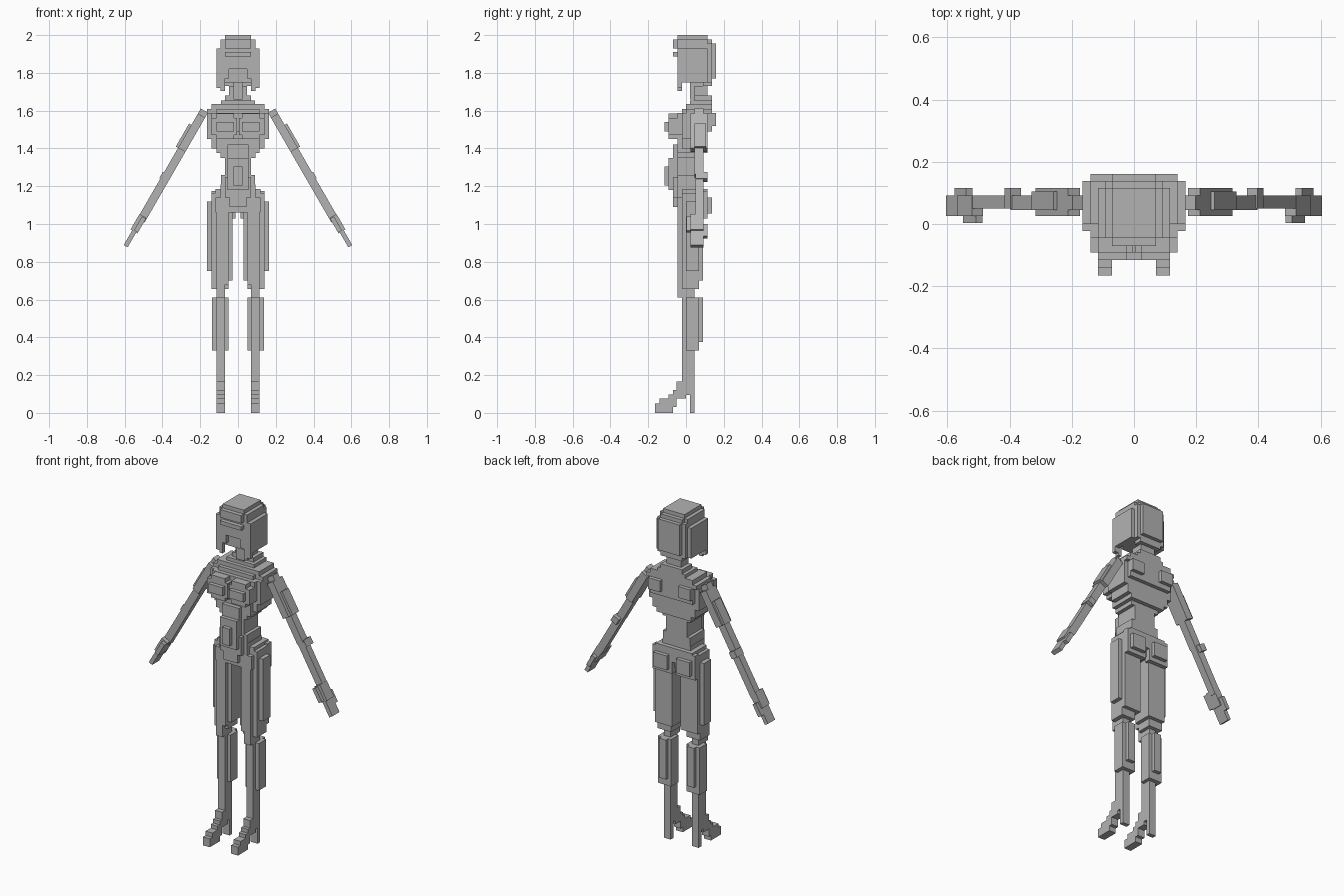
import bpy, bmesh, math
from mathutils import Matrix, Vector

grey = bpy.data.materials.new("plain grey")
grey.diffuse_color = (0.45, 0.45, 0.45, 1)


def blocks(name, boxes, matrix=None):
    """Each box: x0, x1, y0, y1, z0, z1."""
    bm = bmesh.new()
    for x0, x1, y0, y1, z0, z1 in boxes:
        m = Matrix.Translation(((x0 + x1) / 2, (y0 + y1) / 2, (z0 + z1) / 2))
        m = m @ Matrix.Diagonal((x1 - x0, y1 - y0, z1 - z0, 1))
        bmesh.ops.create_cube(bm, size=1, matrix=m)
    if matrix:
        bm.transform(matrix)
    mesh = bpy.data.meshes.new(name)
    bm.to_mesh(mesh)
    bm.free()
    mesh.materials.append(grey)
    obj = bpy.data.objects.new(name, mesh)
    bpy.context.collection.objects.link(obj)
    return obj


def centred(name, layers):
    """Each layer: half width, y0, y1, z0, z1."""
    return blocks(name, [(-l[0], *l) for l in layers])


def paired(name, boxes, matrix=None):
    """Right-hand part mirrored to the left."""
    obj = blocks(name, boxes, matrix)
    obj.modifiers.new("mirror", 'MIRROR')
    return obj


# Head: stacked shells, fringe and back panel
centred("head", [
    (0.07, -0.045, 0.115, 1.975, 2.0),
    (0.092, -0.045, 0.115, 1.82, 1.977),
    (0.07, -0.022, 0.115, 1.75, 1.83),
    (0.092, 0.0, 0.138, 1.75, 1.955),
    (0.07, 0.09, 0.138, 1.73, 1.977),
    (0.07, 0.13, 0.16, 1.77, 1.955),
])
centred("fringe", [(0.07, -0.07, -0.04, 1.93, 1.977), (0.07, -0.07, -0.04, 1.887, 1.91)])
paired("side_hair", [
    (0.085, 0.115, -0.022, 0.115, 1.75, 1.93),
    (0.085, 0.115, -0.045, -0.022, 1.72, 1.93),
    (0.07, 0.092, -0.045, -0.022, 1.705, 1.83),
    (0.048, 0.07, -0.045, -0.022, 1.77, 1.82),
])
# Neck and collar
centred("neck", [
    (0.025, 0.022, 0.115, 1.66, 1.77),
    (0.048, 0.045, 0.115, 1.63, 1.73),
    (0.07, 0.045, 0.138, 1.63, 1.68),
    (0.09, 0.022, 0.138, 1.63, 1.655),
])
# Shoulders, ribs and back, narrowing downward
centred("chest", [
    (0.14, 0.0, 0.138, 1.605, 1.635),
    (0.115, -0.022, 0.115, 1.585, 1.61),
    (0.165, 0.0, 0.138, 1.585, 1.608),
    (0.165, -0.022, 0.115, 1.45, 1.587),
    (0.14, -0.045, 0.138, 1.49, 1.587),
    (0.14, -0.022, 0.115, 1.40, 1.452),
    (0.115, -0.045, 0.115, 1.375, 1.452),
    (0.092, -0.045, 0.09, 1.35, 1.38),
])
paired("shoulder_blade", [(0.06, 0.14, 0.12, 0.16, 1.52, 1.587)])
paired("bust", [
    (0.004, 0.14, -0.092, -0.02, 1.47, 1.56),
    (0.022, 0.115, -0.092, -0.02, 1.45, 1.585),
    (0.022, 0.115, -0.115, -0.09, 1.49, 1.54),
])
# Belly and waist
centred("waist", [
    (0.055, -0.07, 0.08, 1.16, 1.42),
    (0.07, -0.045, 0.09, 1.18, 1.36),
    (0.09, -0.045, 0.09, 1.20, 1.26),
    (0.055, -0.092, -0.06, 1.18, 1.35),
    (0.07, -0.07, -0.03, 1.14, 1.25),
    (0.025, -0.115, -0.08, 1.205, 1.305),
    (0.045, -0.07, -0.03, 1.09, 1.16),
])
# Hips and buttocks
centred("hips", [
    (0.092, -0.045, 0.09, 1.14, 1.21),
    (0.12, -0.022, 0.115, 1.12, 1.185),
    (0.14, -0.022, 0.115, 1.10, 1.165),
    (0.12, -0.045, 0.09, 1.06, 1.14),
])
paired("buttock", [
    (0.012, 0.14, 0.08, 0.115, 1.03, 1.175),
    (0.03, 0.12, 0.1, 0.138, 1.055, 1.14),
])
# Legs
paired("thigh", [
    (0.028, 0.14, -0.022, 0.09, 0.70, 1.12),
    (0.05, 0.115, -0.045, -0.02, 0.68, 1.09),
    (0.13, 0.165, 0.0, 0.068, 0.75, 1.12),
    (0.05, 0.14, -0.022, 0.068, 0.655, 0.72),
])
paired("knee", [
    (0.05, 0.115, -0.022, 0.045, 0.655, 0.70),
    (0.07, 0.115, -0.045, 0.045, 0.61, 0.68),
])
paired("calf", [
    (0.07, 0.115, -0.022, 0.045, 0.16, 0.66),
    (0.05, 0.138, 0.0, 0.068, 0.33, 0.61),
    (0.07, 0.115, 0.045, 0.09, 0.375, 0.61),
])
# High-heeled foot, stepping down to the toe
paired("foot", [
    (0.07, 0.115, 0.02, 0.045, 0.0, 0.17),
    (0.07, 0.115, -0.05, 0.045, 0.095, 0.165),
    (0.07, 0.115, -0.07, 0.0, 0.075, 0.12),
    (0.07, 0.115, -0.092, -0.05, 0.03, 0.097),
    (0.07, 0.115, -0.14, -0.075, 0.03, 0.075),
    (0.07, 0.115, -0.165, -0.07, 0.0, 0.05),
])
# Arms: modelled hanging straight down, then swung out 30 degrees
swing = Matrix.Translation(Vector((0.178, 0, 1.60))) @ Matrix.Rotation(math.radians(-30), 4, 'Y')
paired("upper_arm", [
    (-0.022, 0.022, 0.045, 0.092, -0.40, 0.0),
    (-0.022, 0.022, 0.025, 0.115, -0.24, -0.03),
    (0.0, 0.036, 0.045, 0.105, -0.24, -0.10),
], swing)
paired("forearm", [
    (-0.022, 0.022, 0.05, 0.092, -0.67, -0.39),
    (-0.012, 0.028, 0.05, 0.115, -0.43, -0.39),
], swing)
paired("hand", [
    (-0.018, 0.024, 0.025, 0.092, -0.74, -0.645),
    (-0.01, 0.014, 0.025, 0.092, -0.83, -0.72),
    (-0.018, 0.006, 0.003, 0.03, -0.735, -0.65),
    (-0.01, 0.014, 0.085, 0.115, -0.775, -0.70),
], swing)
